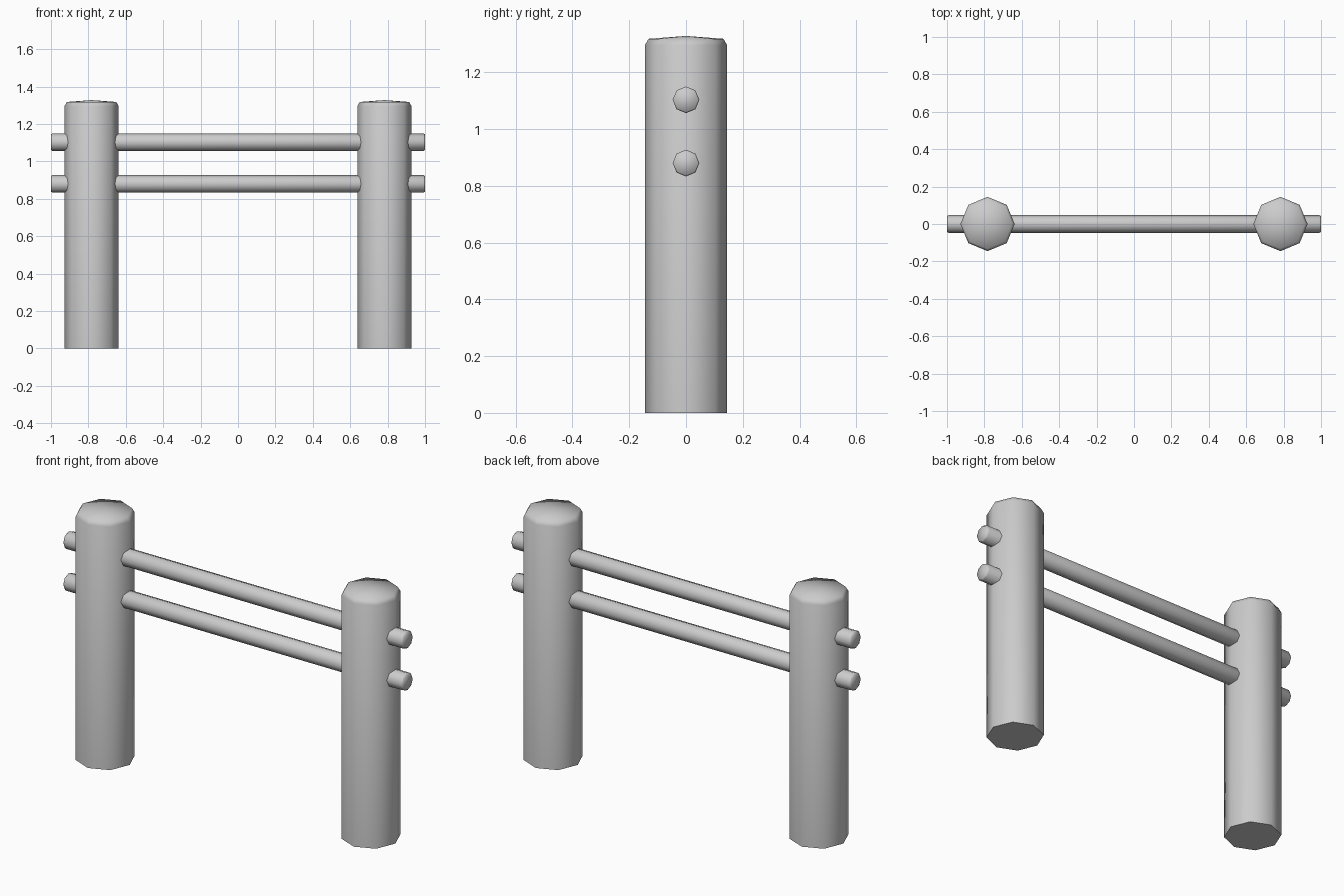
import bpy, bmesh, math
from mathutils import Matrix

if "Cube" in bpy.data.objects:
    bpy.data.objects.remove(bpy.data.objects["Cube"])

SIDES = 8


def lathe(name, profile, matrix):
    """Closed octagonal solid from (radius, height) points; radius 0 makes a tip."""
    bm = bmesh.new()
    rings = []
    for r, z in profile:
        n = SIDES if r > 0 else 1
        rings.append([bm.verts.new((r * math.cos(math.tau * i / SIDES),
                                    r * math.sin(math.tau * i / SIDES), z))
                      for i in range(n)])
    for a, b in zip(rings, rings[1:]):
        for i in range(SIDES):
            j = (i + 1) % SIDES
            quad = [a[i % len(a)], a[j % len(a)], b[j % len(b)], b[i % len(b)]]
            bm.faces.new(list(dict.fromkeys(quad)))
    # flat caps on any end that is not a tip
    for ring in (rings[0], rings[-1]):
        if len(ring) > 1:
            bm.faces.new(ring)
    bmesh.ops.recalc_face_normals(bm, faces=bm.faces[:])
    mesh = bpy.data.meshes.new(name)
    bm.to_mesh(mesh)
    bm.free()
    obj = bpy.data.objects.new(name, mesh)
    obj.matrix_world = matrix
    bpy.context.collection.objects.link(obj)
    bpy.ops.object.select_all(action='DESELECT')
    obj.select_set(True)
    bpy.context.view_layer.objects.active = obj
    bpy.ops.object.shade_smooth_by_angle(angle=math.radians(60))
    return obj


# Upright posts with a chamfered, slightly domed top
post = [(0.145, 0), (0.145, 1.295), (0.132, 1.318), (0, 1.328)]
for side, x in (("left", -0.783), ("right", 0.783)):
    lathe(f"{side}_post", post, Matrix.Translation((x, 0, 0)))

# Horizontal rails running through both posts, with softened ends
rail = [(0.042, -1), (0.047, -0.992), (0.047, 0.992), (0.042, 1)]
for level, z in (("lower", 0.88), ("upper", 1.103)):
    lathe(f"{level}_rail", rail,
          Matrix.Translation((0, 0, z)) @ Matrix.Rotation(math.pi / 2, 4, 'Y'))
